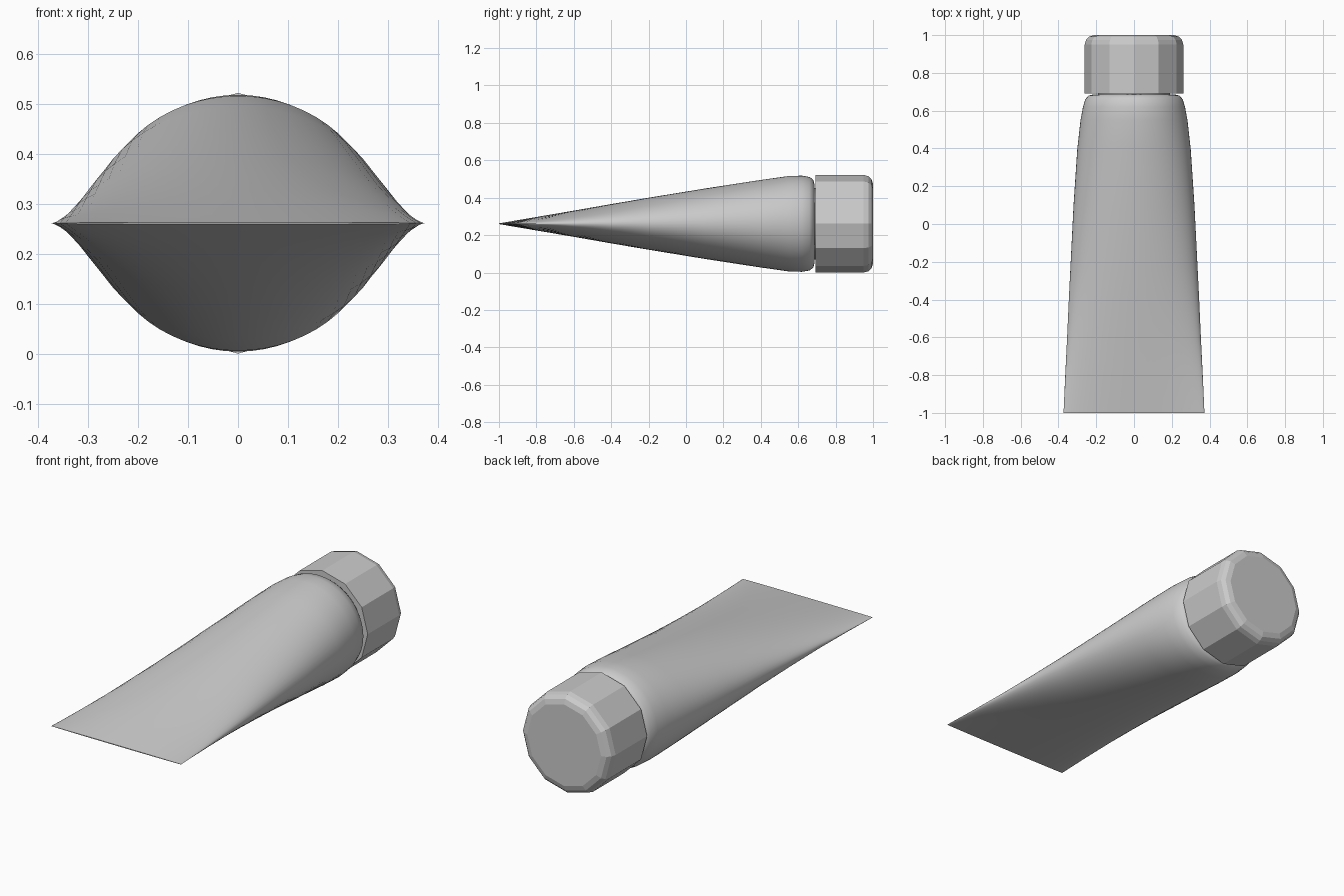
import bpy, bmesh, math

cube = bpy.data.objects.get("Cube")
if cube:
    bpy.data.objects.remove(cube, do_unlink=True)

AXIS_Z = 0.261  # height of the tube's long axis

grey = bpy.data.materials.new("plain_grey")
grey.use_nodes = True
colour = (0.6, 0.6, 0.6, 1)
grey.diffuse_color = colour
grey.node_tree.nodes["Principled BSDF"].inputs["Base Color"].default_value = colour


def loft(name, rings, sides, smooth):
    """Skin elliptical rings (y, half width, half height) along y, with end caps."""
    bm = bmesh.new()
    loops = []
    for y, a, b in rings:
        angles = [math.tau * i / sides for i in range(sides)]
        loops.append([bm.verts.new((a * math.cos(t), y, AXIS_Z + b * math.sin(t)))
                      for t in angles])
    for lower, upper in zip(loops, loops[1:]):
        for i in range(sides):
            j = (i + 1) % sides
            bm.faces.new((lower[i], lower[j], upper[j], upper[i]))
    bm.faces.new(loops[0])
    bm.faces.new(loops[-1])
    bmesh.ops.recalc_face_normals(bm, faces=bm.faces)
    mesh = bpy.data.meshes.new(name)
    bm.to_mesh(mesh)
    bm.free()
    mesh.materials.append(grey)
    obj = bpy.data.objects.new(name, mesh)
    bpy.context.collection.objects.link(obj)
    if smooth:
        bpy.ops.object.select_all(action='DESELECT')
        obj.select_set(True)
        bpy.context.view_layer.objects.active = obj
        bpy.ops.object.shade_smooth_by_angle(angle=math.radians(40))
    return obj


# Squeezable body: flat crimped end opening into a round shoulder
loft("tube_body", [
    (-1.0, 0.373, 0.002), (-0.8, 0.364, 0.036), (-0.6, 0.354, 0.07),
    (-0.4, 0.345, 0.105), (-0.2, 0.335, 0.139), (0.1, 0.32, 0.188),
    (0.4, 0.3, 0.234), (0.55, 0.283, 0.255), (0.62, 0.27, 0.257),
    (0.66, 0.258, 0.25), (0.68, 0.24, 0.236), (0.686, 0.215, 0.215),
], 64, True)

# Short neck between shoulder and cap
loft("neck", [(0.67, 0.19, 0.19), (0.71, 0.19, 0.19)], 32, True)

# Twelve-sided screw cap with a rounded outer rim
loft("cap", [(y, r, r) for y, r in (
    (0.692, 0.261), (0.95, 0.261), (0.975, 0.254), (0.992, 0.238), (1.0, 0.212))],
    12, False)
